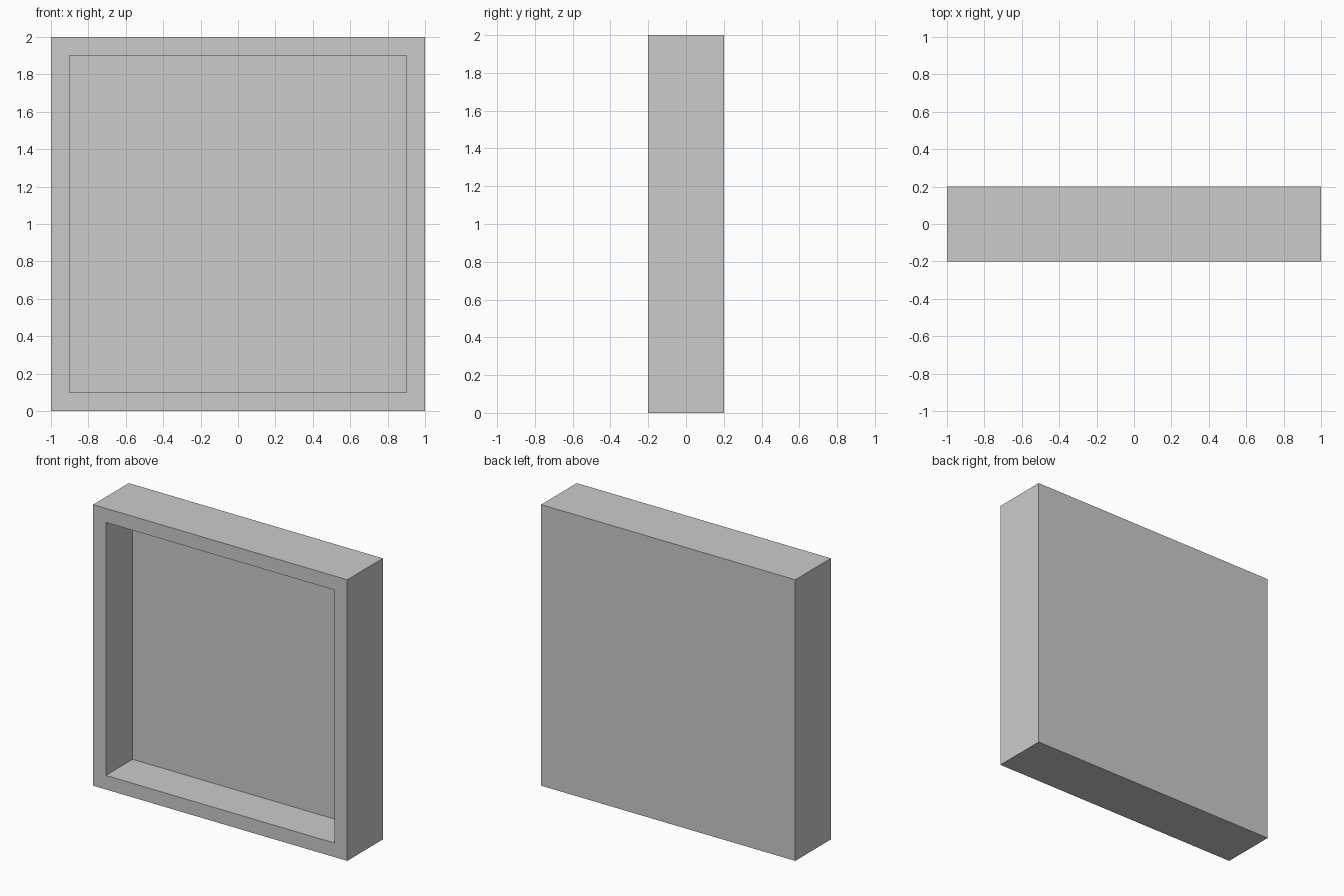
import bpy, bmesh
from mathutils import Matrix, Vector

if "Cube" in bpy.data.objects:
    bpy.data.objects.remove(bpy.data.objects["Cube"])

SIZE, DEPTH, RIM, RECESS = 2.0, 0.4, 0.1, 0.3

# Solid block standing on the ground
bm = bmesh.new()
bmesh.ops.create_cube(bm, size=1.0, matrix=Matrix.Translation((0, 0, SIZE / 2))
                      @ Matrix.Diagonal((SIZE, DEPTH, SIZE, 1)))
bm.normal_update()

# Front rim, then the recess pushed back to leave a thin rear panel
front = min(bm.faces, key=lambda f: f.calc_center_median().y)
bmesh.ops.inset_region(bm, faces=[front], thickness=RIM, use_even_offset=True)
panel = bmesh.ops.extrude_discrete_faces(bm, faces=[front])["faces"][0]
bmesh.ops.translate(bm, verts=panel.verts, vec=Vector((0, RECESS, 0)))
bmesh.ops.recalc_face_normals(bm, faces=bm.faces)

mesh = bpy.data.meshes.new("shallow_tray")
bm.to_mesh(mesh)
bm.free()
bpy.context.collection.objects.link(bpy.data.objects.new("shallow_tray", mesh))
